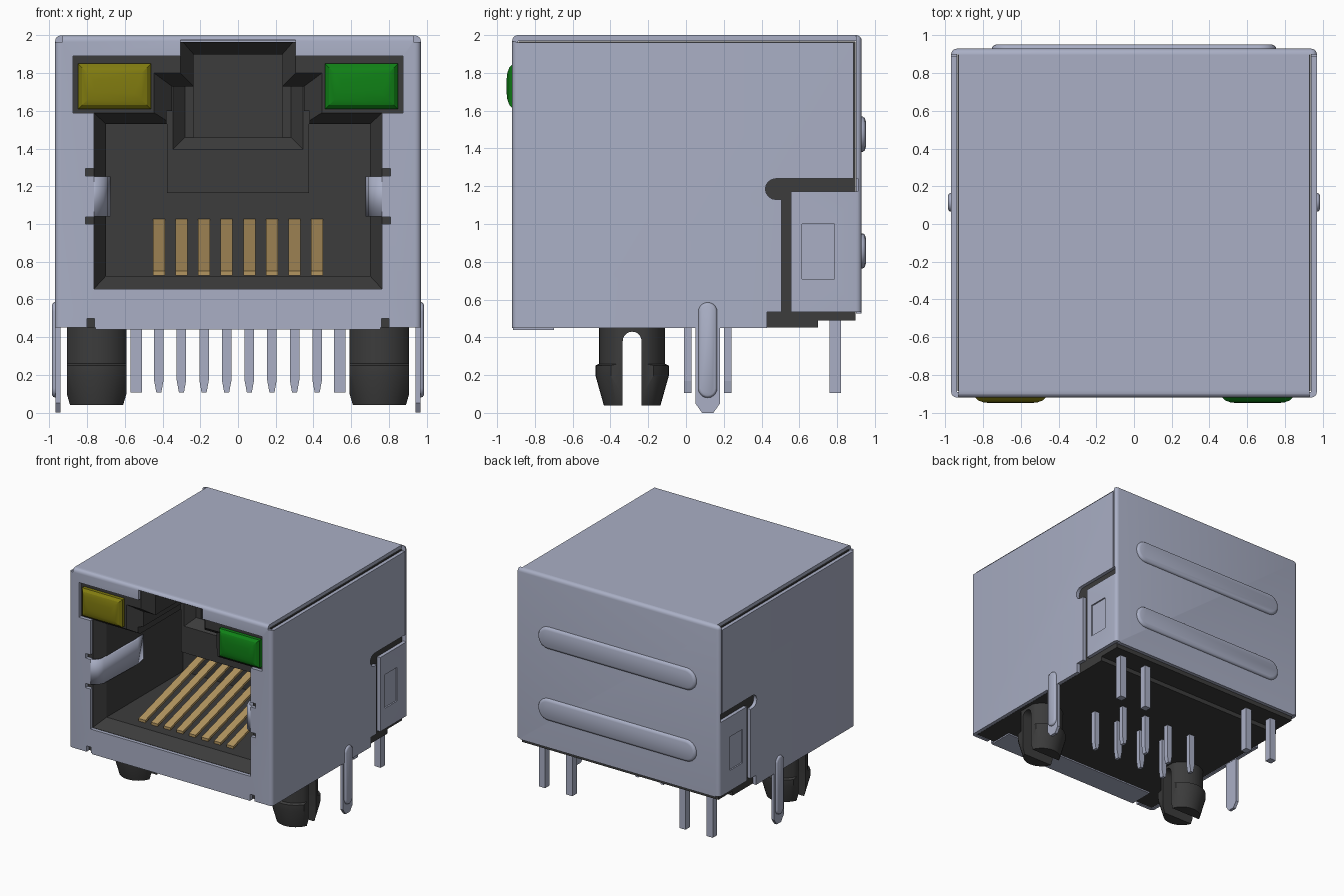
import bpy, bmesh, math
from mathutils import Matrix, Vector

cube = bpy.data.objects.get("Cube")
if cube:
    bpy.data.objects.remove(cube, do_unlink=True)


def material(name, rgb, metallic=0.0):
    m = bpy.data.materials.new(name)
    m.use_nodes = True
    m.diffuse_color = (*rgb, 1)
    bsdf = next(n for n in m.node_tree.nodes if n.type == 'BSDF_PRINCIPLED')
    bsdf.inputs["Base Color"].default_value = (*rgb, 1)
    return m


METAL = material("pale steel", (0.40, 0.43, 0.56))
BLACK = material("black plastic", (0.045, 0.045, 0.045))
GOLD = material("gold contact", (0.45, 0.30, 0.115))
YELLOW = material("yellow lens", (0.22, 0.20, 0.005))
GREEN = material("green lens", (0.005, 0.22, 0.008))


def add(name, bm, mat=None):
    bmesh.ops.recalc_face_normals(bm, faces=bm.faces)
    me = bpy.data.meshes.new(name)
    bm.to_mesh(me)
    bm.free()
    ob = bpy.data.objects.new(name, me)
    bpy.context.collection.objects.link(ob)
    if mat:
        me.materials.append(mat)
    return ob


def hull(name, pts, mat=None):
    """Convex solid around the points."""
    bm = bmesh.new()
    for p in pts:
        bm.verts.new(p)
    bmesh.ops.convex_hull(bm, input=bm.verts)
    bmesh.ops.dissolve_limit(bm, angle_limit=0.01, verts=bm.verts, edges=bm.edges)
    return add(name, bm, mat)


def box(name, x, y, z, mat=None):
    return hull(name, [(a, b, c) for a in x for b in y for c in z], mat)


def rect(x, y, z):
    """Four corners of a rectangle facing the front, at depth y."""
    return [(a, y, c) for a in x for c in z]


def smooth(ob, angle=35):
    bpy.ops.object.select_all(action='DESELECT')
    ob.select_set(True)
    bpy.context.view_layer.objects.active = ob
    bpy.ops.object.shade_smooth_by_angle(angle=math.radians(angle))


def boolean(ob, tools, op='DIFFERENCE'):
    for t in tools:
        mod = ob.modifiers.new("cut", 'BOOLEAN')
        mod.object, mod.operation, mod.solver = t, op, 'EXACT'
    dg = bpy.context.evaluated_depsgraph_get()
    dg.update()
    me = bpy.data.meshes.new_from_object(ob.evaluated_get(dg))
    ob.modifiers.clear()
    ob.data = me
    for t in tools:
        bpy.data.objects.remove(t, do_unlink=True)


def paint(ob, mat):
    ob.data.materials.clear()
    ob.data.materials.append(mat)
    for p in ob.data.polygons:
        p.material_index = 0


def cut(x, y, z):
    return box("cutter", x, y, z)


def pair(x, y, z):
    """The same cutter on both sides."""
    return [cut(x, y, z), cut((-x[1], -x[0]), y, z)]


# Sheet metal shell: bevelled box, hollowed, then slotted
shell = box("metal_shell", (-.97, .97), (-.92, .93), (.45, 2.0))
bm = bmesh.new()
bm.from_mesh(shell.data)
edges = [e for e in bm.edges if not all(v.co.z < .5 for v in e.verts)]
bmesh.ops.bevel(bm, geom=edges, offset=.03, segments=4, profile=.5, affect='EDGES')
bm.to_mesh(shell.data)
bm.free()
cuts = [cut((-.94, .94), (-.89, .90), (.2, 1.97)),       # hollow
        cut((-.765, .765), (-1, -.8), (.655, 1.62)),     # plug opening
        cut((-.875, .875), (-1, -.8), (1.59, 1.89)),     # lens opening
        cut((-.305, .305), (-1, -.89), (1.8, 1.975)),    # latch notch
        cut((-1.1, 1.1), (.89, 1.1), (.3, .525))]        # back lower edge
cuts += pair((.93, 1.1), (-.9, .9), (1.96, 2.1))         # top seam
cuts += pair((.93, 1.1), (-1.1, -.88), (1.965, 2.1))     # front corner relief
cuts += pair((.93, 1.1), (.888, .9), (1.2, 1.99))        # back seam
cuts += pair((.93, 1.1), (.475, .91), (1.172, 1.24))     # upper side slot
cuts += pair((.93, 1.1), (.475, .555), (1.13, 1.2))
cuts += pair((.93, 1.1), (.505, .555), (.4, 1.15))       # tab gap
cuts += pair((.93, 1.1), (.43, 1.1), (.3, .533))         # lower side edge
cuts += pair((.958, 1.1), (.615, .785), (.71, 1.0))      # tab recess
cuts += pair((.74, .81), (-1, -.85), (1.255, 1.295))     # spring slits
cuts += pair((.74, .81), (-1, -.85), (1.0, 1.037))
cuts += pair((.76, .80), (-1, -.85), (.3, .50))          # bottom notches
for s in (-1, 1):                                        # rounded slot ends
    cuts.append(hull("cutter", [(x * s, .475 + .055 * math.cos(a), 1.185 + .055 * math.sin(a))
                                for x in (.93, 1.1) for a in [i * math.pi / 8 for i in range(16)]]))
boolean(shell, cuts)
paint(shell, METAL)
smooth(shell)
box("bottom_flange", (-.755, .755), (-.915, -.70), (.44, .46), METAL)

# Plastic housing with the plug cavity
housing = box("plastic_housing", (-.936, .936), (-.886, .897), (.452, 1.966))
cuts = [cut((-.70, .70), (-1, .25), (.725, 1.165)),
        cut((.376, .70), (-1, .25), (1.1, 1.53)),
        cut((-.70, -.376), (-1, .25), (1.1, 1.53)),
        cut((-.38, .38), (-1, -.24), (1.1, 1.6)),
        cut((-.35, .35), (-1, -.24), (1.39, 1.73)),
        cut((-.235, .235), (-1, -.1), (1.46, 1.90)),
        cut((-1, 1), (.70, 1), (.3, .49))]
for outer, oz, inner, iz in ((.765, (.655, 1.59), .70, (.725, 1.53)),
                             (.445, (1.4, 1.80), .35, (1.4, 1.73)),
                             (.305, (1.5, 1.98), .235, (1.5, 1.90))):
    cuts.append(hull("cutter", rect((-outer, outer), -.95, oz) + rect((-outer, outer), -.886, oz)
                     + rect((-inner, inner), -.79, iz)))
cuts.append(hull("cutter", rect((-.35, .35), -.245, (1.39, 1.73)) +
                 rect((-.28, .28), -.17, (1.46, 1.73))))
boolean(housing, cuts)
paint(housing, BLACK)

# Indicator lenses
for name, mat, cx in (("yellow_indicator", YELLOW, -.655), ("green_indicator", GREEN, .655)):
    pts = []
    for y, inset in ((-.88, 0), (-.915, 0), (-.935, .02), (-.946, .05), (-.95, .085)):
        pts += rect((cx - .193 + inset, cx + .193 - inset), y, (1.61 + inset, 1.85 - inset))
    smooth(hull(name, pts, mat), 20)

# Contacts, signal pins and indicator pins
for i in range(8):
    x = -.42 + .12 * i
    hull(f"contact_{i + 1}", [(x + dx, y, z + dz) for dx in (-.032, .032)
                              for y, z in ((-.71, .728), (.25, 1.005)) for dz in (0, .022)], GOLD)
    y = .01 if i % 2 else .22
    hull(f"signal_pin_{i + 1}", [(x + sx * w, y + sy * .02, z) for sx in (-1, 1) for sy in (-1, 1)
                                 for w, z in ((.025, .5), (.025, .17), (.013, .105))], METAL)
for i, x in enumerate((-.80, -.54, .54, .80)):
    box(f"indicator_pin_{i + 1}", (x - .03, x + .03), (.76, .82), (.105, .52), METAL)


def rib(name, a, b, r, out, depth):
    """Raised rounded rib from a to b, standing out along a direction."""
    a, b, out = Vector(a), Vector(b), Vector(out)
    u = (b - a).normalized()
    v = u.cross(out)
    pts = []
    for f, d in ((1, -.01), (1, depth * .3), (.92, depth * .75), (.75, depth)):
        for c in (a, b):
            for k in range(20):
                t = k * math.pi / 10
                pts.append(c + (u * math.cos(t) + v * math.sin(t)) * r * f + out * d)
    smooth(hull(name, pts, METAL), 40)


# Stiffening ribs on the back
for name, z in (("upper_back_rib", 1.475), ("lower_back_rib", .858)):
    rib(name, (-.66, .93, z), (.66, .93, z), .093, (0, 1, 0), .022)

for s, side in ((1, "left"), (-1, "right")):
    # Ground leg with its rib
    hull(side + "_ground_leg", [(x * s, y, z) for x in (.942, .968) for y, z in
         ((.05, .47), (.18, .47), (.18, .05), (.145, 0), (.085, 0), (.05, .05))], METAL)
    rib(side + "_leg_rib", (.966 * s, .115, .13), (.966 * s, .115, .535), .05, (s, 0, 0), .02)

    # Shield spring bent into the opening
    path = [(.80, -.908), (.755, -.905), (.72, -.885), (.70, -.84), (.685, -.40), (.705, -.30)]
    bm = bmesh.new()
    rows = [[bm.verts.new((x * s, y, z)) for x, y in path] for z in (1.04, 1.253)]
    for i in range(len(path) - 1):
        bm.faces.new((rows[0][i], rows[0][i + 1], rows[1][i + 1], rows[1][i]))
    spring = add(side + "_shield_spring", bm, METAL)
    mod = spring.modifiers.new("thickness", 'SOLIDIFY')
    mod.thickness, mod.offset = .02, 0
    smooth(spring, 50)

    # Split locating peg, flat on two sides
    bm = bmesh.new()
    prof = [(.175, .47), (.175, .26), (.195, .25), (.195, .20), (.15, .04)]
    rings = [[bm.verts.new((.75 * s + r * math.cos(k * math.pi / 16),
                            -.285 + r * math.sin(k * math.pi / 16), z)) for k in range(32)]
             for r, z in prof]
    for p, q in zip(rings, rings[1:]):
        for k in range(32):
            bm.faces.new((p[k], p[(k + 1) % 32], q[(k + 1) % 32], q[k]))
    bm.faces.new(rings[0])
    bm.faces.new(rings[-1])
    peg = add(side + "_locating_peg", bm)
    boolean(peg, [cut((.75 * s - .158, .75 * s + .158), (-.6, 0), (0, .6))], 'INTERSECT')
    arch = [(-.05, 0), (.05, 0)] + [(.05 * math.cos(k * math.pi / 10), .38 + .05 * math.sin(k * math.pi / 10))
                                    for k in range(11)]
    boolean(peg, [hull("cutter", [(x, -.285 + y, z) for x in (.4 * s, 1.1 * s) for y, z in arch])])
    paint(peg, BLACK)
    smooth(peg)
